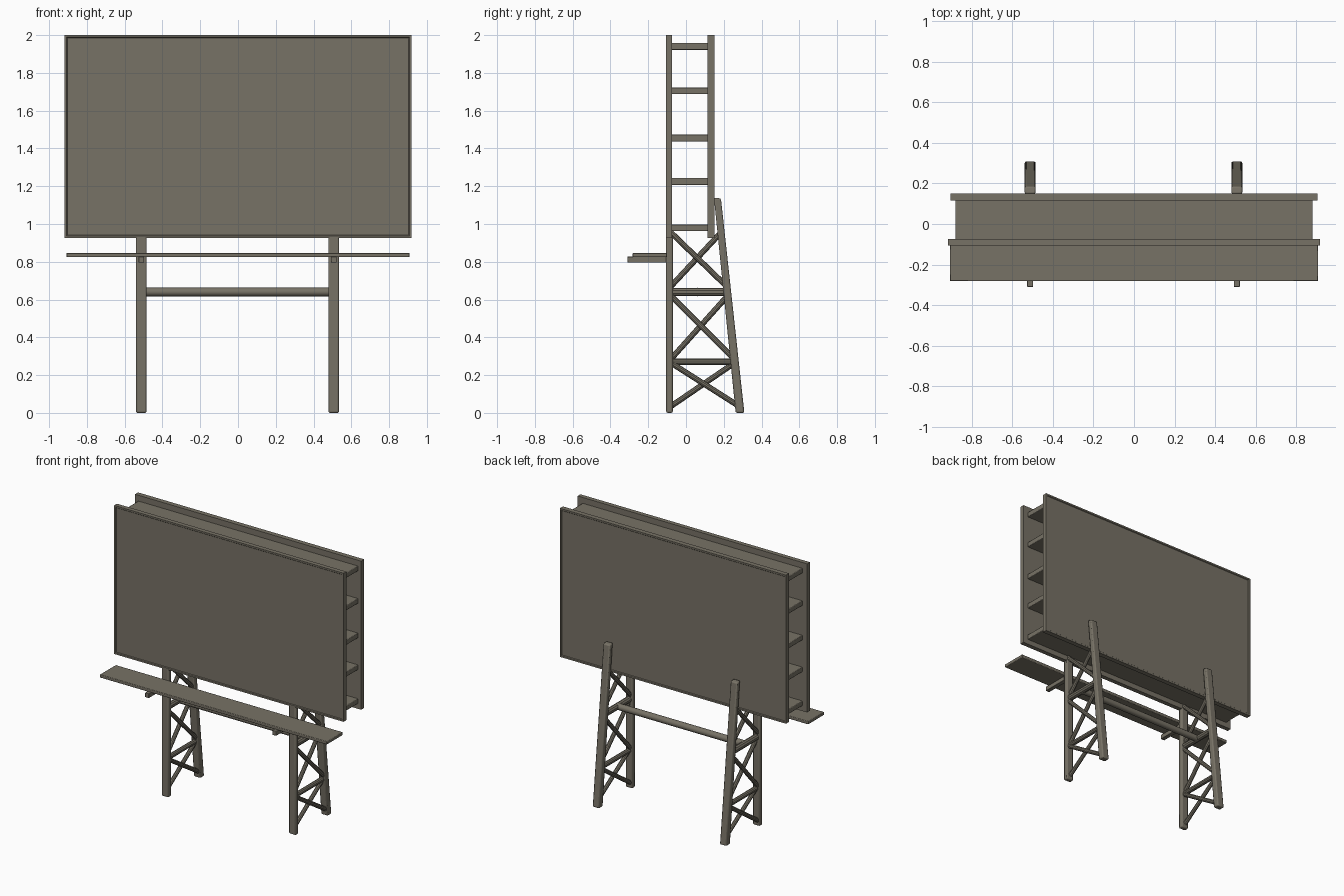
import bpy, bmesh, math
from mathutils import Vector

if "Cube" in bpy.data.objects:
    bpy.data.objects.remove(bpy.data.objects["Cube"])

mat = bpy.data.materials.new("weathered grey brown")
mat.diffuse_color = (0.185, 0.168, 0.132, 1)
mat.use_nodes = True
mat.node_tree.nodes["Principled BSDF"].inputs["Base Color"].default_value = mat.diffuse_color


def finish(name, bm, bevel=0.0):
    bmesh.ops.recalc_face_normals(bm, faces=bm.faces)
    me = bpy.data.meshes.new(name)
    bm.to_mesh(me)
    bm.free()
    me.materials.append(mat)
    ob = bpy.data.objects.new(name, me)
    bpy.context.collection.objects.link(ob)
    if bevel:
        m = ob.modifiers.new("soft_edges", 'BEVEL')
        m.width = bevel
        m.segments = 2
    bpy.ops.object.select_all(action='DESELECT')
    ob.select_set(True)
    bpy.context.view_layer.objects.active = ob
    bpy.ops.object.shade_smooth_by_angle(angle=math.radians(35))
    return ob


def box(name, x0, x1, y0, y1, z0, z1, bevel=0.004):
    bm = bmesh.new()
    bmesh.ops.create_cube(bm, size=1)
    for v in bm.verts:
        v.co = ((x0 + x1) / 2 + v.co.x * (x1 - x0),
                (y0 + y1) / 2 + v.co.y * (y1 - y0),
                (z0 + z1) / 2 + v.co.z * (z1 - z0))
    return finish(name, bm, bevel)


def rod(name, a, b, r, sides=10):
    a, b = Vector(a), Vector(b)
    d = b - a
    bm = bmesh.new()
    bmesh.ops.create_cone(bm, cap_ends=True, segments=sides, radius1=r,
                          radius2=r, depth=d.length)
    rot = d.to_track_quat('Z', 'Y')
    for v in bm.verts:
        v.co = rot @ v.co + (a + b) / 2
    return finish(name, bm)


def panel(name, hw, y0, y1, z0, z1, face):
    # board whose outward face is sunk inside a thin rim
    bm = bmesh.new()
    bmesh.ops.create_cube(bm, size=1)
    for v in bm.verts:
        v.co = (v.co.x * 2 * hw, (y0 + y1) / 2 + v.co.y * (y1 - y0),
                (z0 + z1) / 2 + v.co.z * (z1 - z0))
    bm.normal_update()
    f = [f for f in bm.faces if f.normal.y * face > 0.9]
    bmesh.ops.inset_region(bm, faces=f, thickness=0.016)
    bmesh.ops.inset_region(bm, faces=f, thickness=0.006, depth=-0.005)
    return finish(name, bm)


# display boards
panel("front_board", 0.918, -0.105, -0.073, 0.925, 2.0, -1)
panel("back_board", 0.905, 0.115, 0.150, 0.925, 2.0, 1)

# shelves joining the two boards
for i, z in enumerate((0.98, 1.225, 1.455, 1.705, 1.94)):
    box(f"inner_shelf_{i+1}", -0.88, 0.88, -0.08, 0.122, z - 0.018, z + 0.018)


def back_y(z):
    # centre line of the leaning rear leg
    return 0.285 - 0.119 * z / 1.14


for side, x in (("left", -0.512), ("right", 0.507)):
    # upright front leg
    box(f"{side}_front_leg", x - 0.028, x + 0.028, -0.105, -0.070, 0, 0.94, 0.008)
    # leaning rear leg, extruded from its side profile
    bm = bmesh.new()
    prof = [(0.263, 0), (0.309, 0), (0.185, 1.135), (0.148, 1.14)]
    f = bm.faces.new([bm.verts.new((x - 0.027, y, z)) for y, z in prof])
    ext = bmesh.ops.extrude_face_region(bm, geom=[f])
    for v in ext["geom"]:
        if isinstance(v, bmesh.types.BMVert):
            v.co.x += 0.054
    finish(f"{side}_rear_leg", bm, 0.008)
    # horizontal ties
    for i, (z, r) in enumerate(((0.27, 0.017), (0.64, 0.022))):
        rod(f"{side}_tie_{i+1}", (x, -0.085, z), (x, back_y(z), z), r)
    # crossed braces
    for i, (z0, z1) in enumerate(((0.035, 0.265), (0.285, 0.62), (0.67, 0.955))):
        rod(f"{side}_brace_up_{i+1}", (x - 0.006, -0.08, z0),
            (x - 0.006, back_y(z1), z1), 0.015)
        rod(f"{side}_brace_down_{i+1}", (x + 0.006, -0.08, z1),
            (x + 0.006, back_y(z0), z0), 0.015)
    # bracket under the walkway
    box(f"{side}_walkway_bracket", x - 0.015, x + 0.015, -0.31, -0.09, 0.795, 0.828, 0.003)

# cross bar between the two trusses and walkway in front
rod("cross_bar", (-0.51, 0.06, 0.64), (0.51, 0.06, 0.64), 0.023, 12)
box("walkway", -0.908, 0.908, -0.282, -0.10, 0.824, 0.847)
